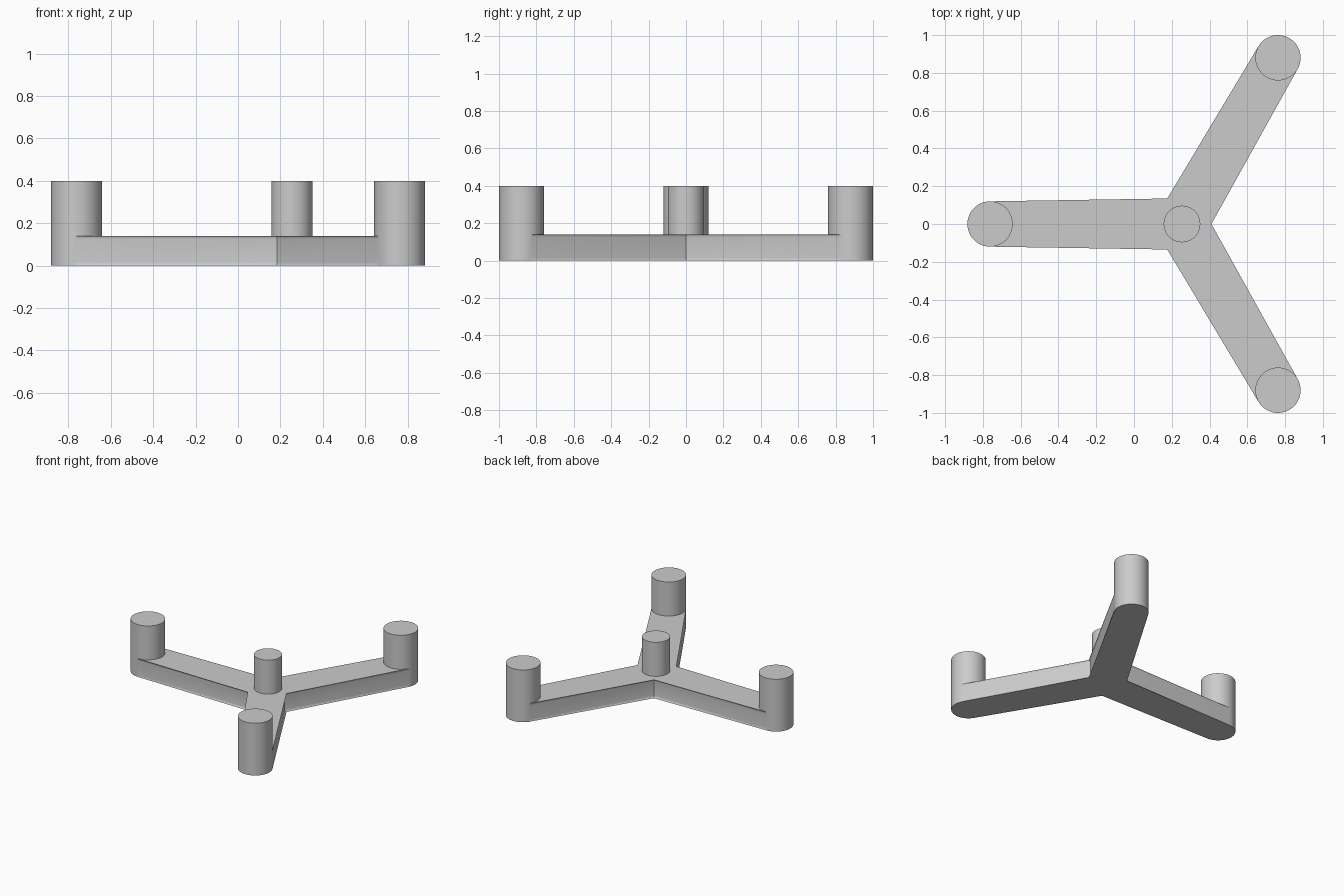
import bpy, bmesh, math
from mathutils import Vector

if "Cube" in bpy.data.objects:
    bpy.data.objects.remove(bpy.data.objects["Cube"])

R, L = 0.12, 1.0162          # arm half width, arm length
CX = L / 4                   # hub x position
BASE_H, TOP = 0.14, 0.40
SEG = 48
ANGLES = [math.radians(a) for a in (60, 180, 300)]

grey = bpy.data.materials.new("plain_grey")
grey.diffuse_color = (0.6, 0.6, 0.6, 1)
grey.use_nodes = True
grey.node_tree.nodes["Principled BSDF"].inputs["Base Color"].default_value = grey.diffuse_color


def prism(name, pts, z0, z1, bevel, bottom=True):
    """Extrude an outline and round its rims."""
    bm = bmesh.new()
    lo = [bm.verts.new((x, y, z0)) for x, y in pts]
    hi = [bm.verts.new((x, y, z1)) for x, y in pts]
    n = len(pts)
    bm.faces.new(lo[::-1])
    bm.faces.new(hi)
    for i in range(n):
        j = (i + 1) % n
        bm.faces.new((lo[i], lo[j], hi[j], hi[i]))
    rims = [e for e in bm.edges
            if abs(e.verts[0].co.z - e.verts[1].co.z) < 1e-6
            and (bottom or e.verts[0].co.z > z0 + 1e-6)]
    bmesh.ops.bevel(bm, geom=rims, offset=bevel, segments=3,
                    profile=0.5, affect='EDGES')
    bmesh.ops.recalc_face_normals(bm, faces=bm.faces)
    me = bpy.data.meshes.new(name)
    bm.to_mesh(me)
    bm.free()
    me.materials.append(grey)
    ob = bpy.data.objects.new(name, me)
    bpy.context.collection.objects.link(ob)
    bpy.context.view_layer.objects.active = ob
    ob.select_set(True)
    bpy.ops.object.shade_smooth_by_angle(angle=math.radians(35))
    ob.select_set(False)
    return ob


def circle(x, y, r):
    return [(x + r * math.cos(2 * math.pi * i / SEG),
             y + r * math.sin(2 * math.pi * i / SEG)) for i in range(SEG)]


# three-armed base: rounded arm ends joined by inner corners
outline = []
for a in ANGLES:
    ex, ey = CX + L * math.cos(a), L * math.sin(a)
    for i in range(SEG // 2 + 1):
        t = a - math.pi / 2 + 2 * math.pi * i / SEG
        outline.append((ex + R * math.cos(t), ey + R * math.sin(t)))
    b = a + math.pi / 3
    d = R / math.sin(math.pi / 3)
    outline.append((CX + d * math.cos(b), d * math.sin(b)))
prism("three_arm_base", outline, 0, BASE_H, 0.015)

# end posts flush with the arm ends
for k, a in enumerate(ANGLES):
    prism(f"end_post_{k + 1}", circle(CX + L * math.cos(a), L * math.sin(a), R),
          BASE_H - 0.016, TOP, 0.012, bottom=False)

# thinner hub post
prism("hub_post", circle(CX, 0, 0.097), BASE_H - 0.016, TOP, 0.012, bottom=False)
